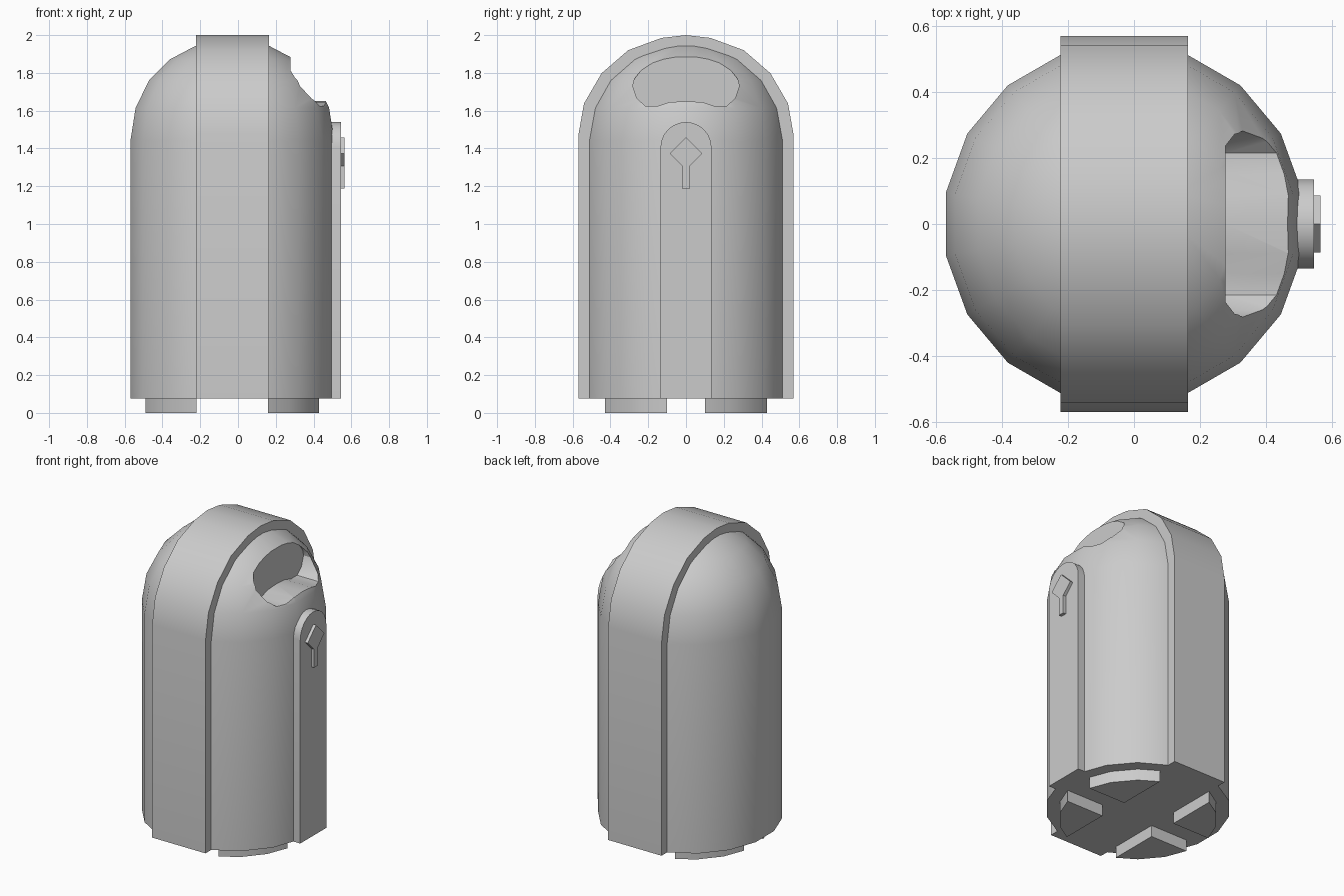
import bpy, bmesh, math

if "Cube" in bpy.data.objects:
    bpy.data.objects.remove(bpy.data.objects["Cube"])

CX = -0.03          # centre of the round body in x
BASE = 0.075        # underside of the body, top of the feet


def finish(name, bm):
    bmesh.ops.recalc_face_normals(bm, faces=bm.faces)
    mesh = bpy.data.meshes.new(name)
    bm.to_mesh(mesh)
    bm.free()
    ob = bpy.data.objects.new(name, mesh)
    bpy.context.collection.objects.link(ob)
    return ob


def prism(name, outline, axis, lo, hi):
    """Extrude a (y, z) outline along x, or an (x, y) outline along z."""
    place = (lambda p, d: (d, p[0], p[1])) if axis == 'x' else (lambda p, d: (p[0], p[1], d))
    bm = bmesh.new()
    a = [bm.verts.new(place(p, lo)) for p in outline]
    b = [bm.verts.new(place(p, hi)) for p in outline]
    bm.faces.new(a)
    bm.faces.new(b)
    n = len(a)
    for i in range(n):
        j = (i + 1) % n
        bm.faces.new((a[i], a[j], b[j], b[i]))
    return finish(name, bm)


def mirrored(half):
    """Complete an outline listed from one side, mirrored in y."""
    return half + [(-y, z) for y, z in reversed(half) if y > 1e-6]


def smooth(ob, angle=32):
    bpy.ops.object.select_all(action='DESELECT')
    ob.select_set(True)
    bpy.context.view_layer.objects.active = ob
    bpy.ops.object.shade_smooth_by_angle(angle=math.radians(angle))


def lathe(name, profile, sides, turn):
    bm = bmesh.new()
    rings = []
    for r, z in profile:
        angles = [math.radians(turn + 360 * i / sides) for i in range(sides)]
        rings.append([bm.verts.new((CX + r * math.cos(t), r * math.sin(t), z)) for t in angles])
    for low, up in zip(rings, rings[1:]):
        for i in range(sides):
            j = (i + 1) % sides
            bm.faces.new((low[i], low[j], up[j], up[i]))
    bm.faces.new(rings[0])
    bm.faces.new(rings[-1])
    return finish(name, bm)


# Domed body, 18 sides
body = lathe("domed_body", [(0.548, BASE), (0.548, 1.44), (0.52, 1.615), (0.448, 1.76),
                            (0.335, 1.872), (0.19, 1.947), (0.05, 1.97)], 18, 10)

# Bean-shaped opening cut into the dome
opening = mirrored([(0.0, 1.65), (0.09, 1.645), (0.15, 1.625), (0.215, 1.625), (0.26, 1.665),
                    (0.282, 1.73), (0.272, 1.77), (0.24, 1.81), (0.2, 1.86), (0.15, 2.1)])
cutter = prism("opening_cutter", opening, 'x', 0.277, 0.8)
cutter.hide_render = True
cut = body.modifiers.new("opening", 'BOOLEAN')
cut.operation = 'DIFFERENCE'
cut.solver = 'EXACT'
cut.object = cutter
bpy.context.view_layer.objects.active = body
bpy.ops.object.modifier_apply(modifier=cut.name)
bpy.data.objects.remove(cutter)
smooth(body)

# Raised band over the top, front to back
band = prism("raised_band", mirrored([(0.57, BASE), (0.57, 1.47), (0.54, 1.638), (0.447, 1.798),
                                      (0.306, 1.92), (0.13, 1.985), (0.0, 2.0)]), 'x', -0.222, 0.164)
smooth(band)

# Door panel with an arched top
arch = [(0.135 * math.cos(math.pi * i / 12), 1.405 + 0.135 * math.sin(math.pi * i / 12))
        for i in range(13)]
panel = prism("arched_panel", [(-0.135, BASE)] + [(0.135, BASE)] + arch, 'x', 0.35, 0.545)
smooth(panel)

# Diamond handle with a short stem
prism("diamond_handle", mirrored([(0.02, 1.187), (0.02, 1.307), (0.086, 1.373), (0.0, 1.458)]),
      'x', 0.53, 0.565)

# Four corner feet
R = 0.47
foot = [(0.19, 0.1), (0.459, 0.1)]
foot += [(R * math.cos(math.radians(a)), R * math.sin(math.radians(a))) for a in (30, 50)]
foot += [(0.19, 0.43)]
for sx, side in ((-1, "left"), (1, "right")):
    for sy, end in ((-1, "front"), (1, "back")):
        ob = prism(f"{end}_{side}_foot", [(CX + sx * x, sy * y) for x, y in foot], 'z', 0, BASE + 0.01)
        smooth(ob)
